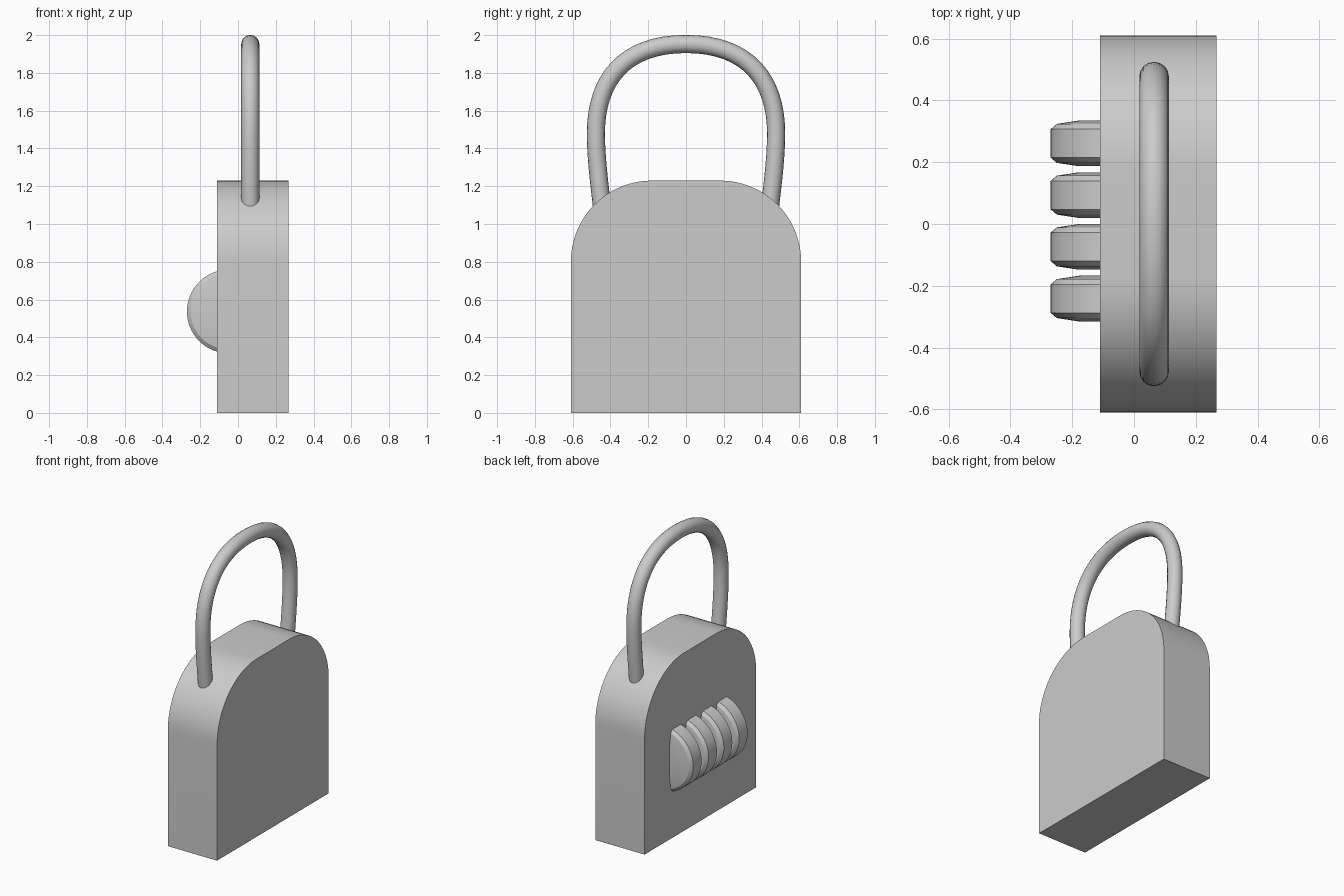
import bpy, bmesh, math
from mathutils import Matrix

if "Cube" in bpy.data.objects:
    bpy.data.objects.remove(bpy.data.objects["Cube"])


def finish(bm, name, angle=30):
    bmesh.ops.recalc_face_normals(bm, faces=bm.faces)
    me = bpy.data.meshes.new(name)
    bm.to_mesh(me)
    bm.free()
    ob = bpy.data.objects.new(name, me)
    bpy.context.collection.objects.link(ob)
    smooth(ob, angle)
    return ob


def smooth(ob, angle):
    bpy.ops.object.select_all(action='DESELECT')
    ob.select_set(True)
    bpy.context.view_layer.objects.active = ob
    bpy.ops.object.shade_smooth_by_angle(angle=math.radians(angle))


# Body: arched outline extruded through its thickness
W, R, TOP = 0.61, 0.43, 1.23
X0, X1 = -0.11, 0.267
right = [(W, 0)]
for i in range(17):
    a = math.pi / 2 * i / 16
    right.append((W - R + R * math.cos(a), TOP - R + R * math.sin(a)))
outline = right + [(-y, z) for y, z in reversed(right)]
bm = bmesh.new()
face = bm.faces.new([bm.verts.new((X0, y, z)) for y, z in outline])
ext = bmesh.ops.extrude_face_region(bm, geom=[face])
bmesh.ops.translate(bm, vec=(X1 - X0, 0, 0),
                    verts=[v for v in ext['geom'] if isinstance(v, bmesh.types.BMVert)])
finish(bm, "lock_body")

# Shackle: round bar along a smooth arch
cu = bpy.data.curves.new("shackle", 'CURVE')
cu.dimensions = '3D'
cu.bevel_depth = 0.048
cu.bevel_resolution = 6
cu.resolution_u = 16
cu.use_fill_caps = True
half = [  # point, handle before, handle after (y, z)
    ((-0.435, 1.0), (-0.43, 0.9), (-0.447, 1.13)),
    ((-0.477, 1.48), (-0.477, 1.32), (-0.477, 1.76)),
]
arch = half + [((0, 1.953), (-0.33, 1.953), (0.33, 1.953))]
arch += [((-p[0], p[1]), (-b[0], b[1]), (-a[0], a[1])) for p, a, b in reversed(half)]
sp = cu.splines.new('BEZIER')
sp.bezier_points.add(len(arch) - 1)
for bp, (p, a, b) in zip(sp.bezier_points, arch):
    bp.handle_left_type = bp.handle_right_type = 'FREE'
    bp.co = (0.065, *p)
    bp.handle_left = (0.065, *a)
    bp.handle_right = (0.065, *b)
shackle = bpy.data.objects.new("shackle", cu)
bpy.context.collection.objects.link(shackle)
shackle.select_set(True)
bpy.context.view_layer.objects.active = shackle
bpy.ops.object.convert(target='MESH')
smooth(bpy.context.view_layer.objects.active, 40)

# Combination dials: four bevelled wheels half sunk into the face
profile = [(0.13, -0.074), (0.202, -0.063), (0.222, -0.046),
           (0.222, 0.046), (0.202, 0.063), (0.13, 0.074)]
N = 64
for k in range(4):
    bm = bmesh.new()
    rings = []
    for r, y in profile:
        rings.append([bm.verts.new((r * math.cos(2 * math.pi * i / N), y,
                                    r * math.sin(2 * math.pi * i / N))) for i in range(N)])
    for a, b in zip(rings, rings[1:]):
        for i in range(N):
            j = (i + 1) % N
            bm.faces.new((a[i], a[j], b[j], b[i]))
    bm.faces.new(rings[0])
    bm.faces.new(rings[-1])
    bm.transform(Matrix.Translation((-0.048, 0.261 - 0.1675 * k, 0.537)))
    finish(bm, f"dial_{k + 1}", 25)
